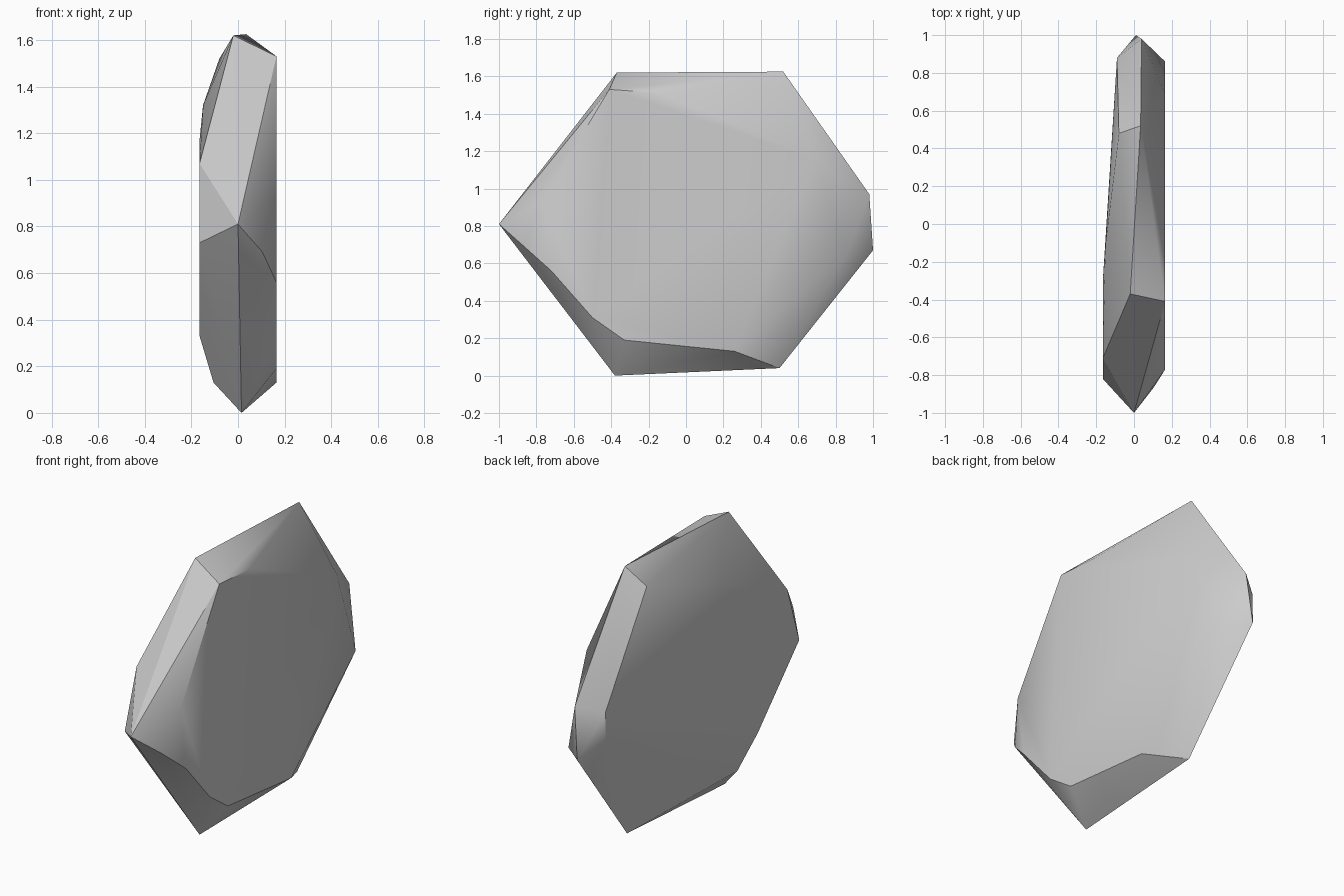
import bpy, bmesh, math

cube = bpy.data.objects.get("Cube")
if cube:
    bpy.data.objects.remove(cube, do_unlink=True)

# Stone colour
stone = bpy.data.materials.new("grey_stone")
stone.use_nodes = True
GREY = (0.6, 0.6, 0.6, 1)
stone.diffuse_color = GREY
stone.node_tree.nodes["Principled BSDF"].inputs["Base Color"].default_value = GREY

SIDE = 0.165  # half thickness of the slab

# Outer ridge of the slab (x, y, z)
ridge = [
    (0, -1, .81), (-.02, -.37, 1.62), (.035, .52, 1.625),
    (.04, .98, .97), (.01, 1, .67), (.035, .5, .04), (.015, -.38, 0),
]
# Flat face on the +x side (y, z)
flat_left = [
    (-.41, 1.53), (-.13, 1.51), (.69, 1.16), (.86, .65), (.26, .13),
    (-.33, .19), (-.5, .31), (-.72, .56), (-.77, .93),
]
# Flat face on the -x side (y, z)
flat_right = [(-.3, 1.17), (-.71, 1.07), (-.82, .73), (-.435, .33)]
# Chipped corners between the ridge and the flats
chips = [
    (.105, -.865, .69), (-.08, .48, 1.52), (-.15, -.1, 1.32),
    (-.09, .88, .93), (-.09, .88, .77), (-.105, -.33, .13), (-.11, -.72, .585),
]

points = ridge + chips
points += [(SIDE, y, z) for y, z in flat_left]
points += [(-SIDE, y, z) for y, z in flat_right]

# Wrap the corners in one faceted stone
bm = bmesh.new()
for p in points:
    bm.verts.new(p)
hull = bmesh.ops.convex_hull(bm, input=bm.verts)
loose = [v for v in bm.verts if not v.link_faces]
bmesh.ops.delete(bm, geom=loose, context='VERTS')
bmesh.ops.dissolve_limit(bm, angle_limit=math.radians(1),
                         verts=bm.verts, edges=bm.edges)
bmesh.ops.recalc_face_normals(bm, faces=bm.faces)
mesh = bpy.data.meshes.new("stone_slab")
bm.to_mesh(mesh)
bm.free()

slab = bpy.data.objects.new("stone_slab", mesh)
bpy.context.collection.objects.link(slab)
mesh.materials.append(stone)

# Soft shading across shallow facets, crisp main edges
bpy.context.view_layer.objects.active = slab
slab.select_set(True)
bpy.ops.object.shade_smooth_by_angle(angle=math.radians(30))
